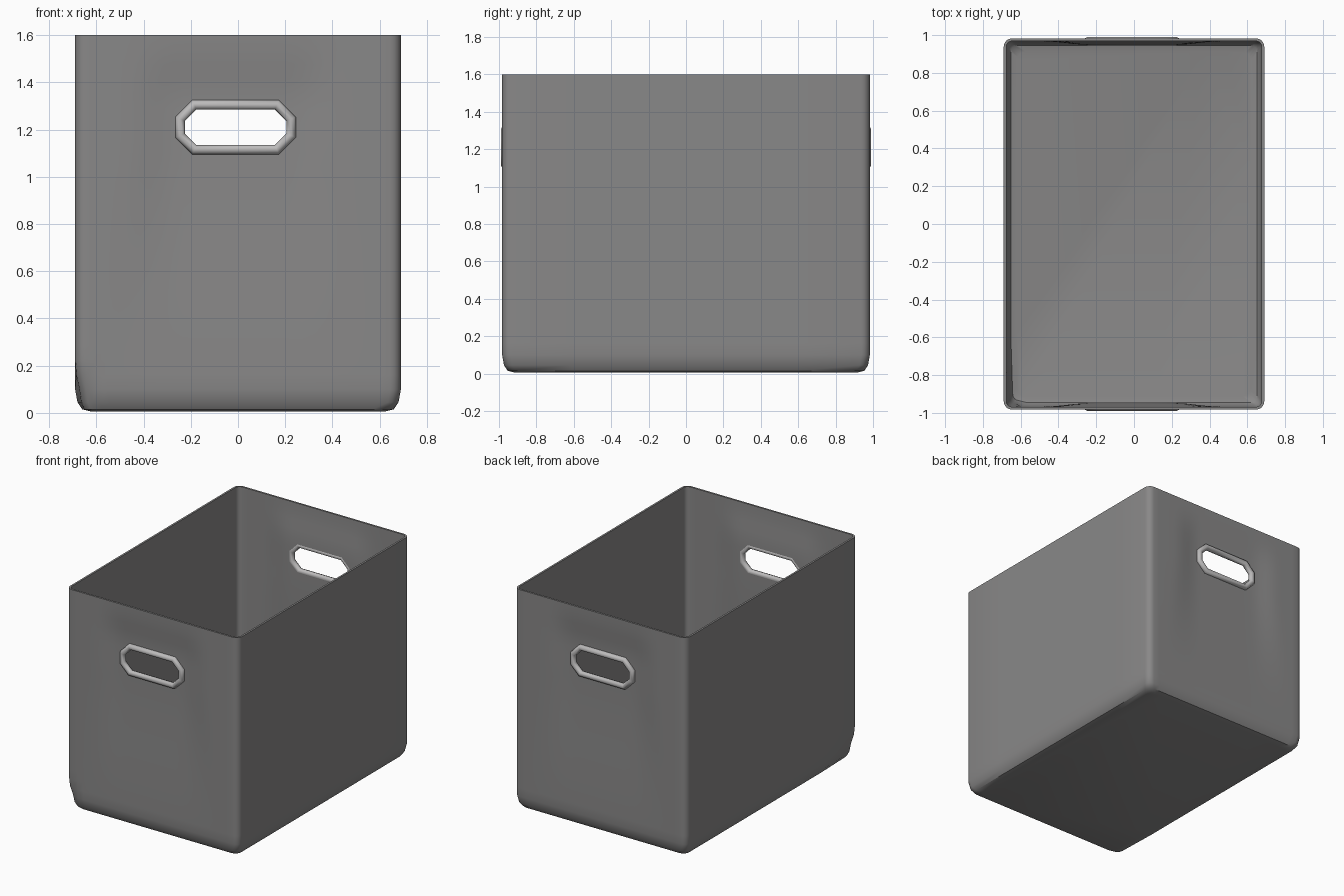
import bpy, bmesh, math

cube = bpy.data.objects.get("Cube")
if cube:
    bpy.data.objects.remove(cube, do_unlink=True)

HX, HY, TOP = 0.69, 0.983, 1.6
HOLE_X, HOLE_Z = -0.01, 1.21


def material(name, value):
    mat = bpy.data.materials.new(name)
    mat.use_nodes = True
    color = (value, value * 0.985, value * 0.985, 1)
    mat.diffuse_color = color
    bsdf = mat.node_tree.nodes["Principled BSDF"]
    bsdf.inputs["Base Color"].default_value = color
    bsdf.inputs["Roughness"].default_value = 0.7
    return mat


fabric = material("grey fabric", 0.25)
metal = material("light grey metal", 0.5)


def add_object(name, data, mat):
    ob = bpy.data.objects.new(name, data)
    bpy.context.collection.objects.link(ob)
    data.materials.append(mat)
    return ob


def smooth(ob, angle):
    bpy.ops.object.select_all(action='DESELECT')
    ob.select_set(True)
    bpy.context.view_layer.objects.active = ob
    bpy.ops.object.shade_smooth_by_angle(angle=math.radians(angle))


def ring(inset, r=0.045, nx=28, ny=6, arc=4):
    """Rounded rectangle, counter-clockwise from the front right corner."""
    hx, hy = HX - inset, HY - inset
    corners = [(hx, -hy, -90, ny), (hx, hy, 0, nx), (-hx, hy, 90, ny), (-hx, -hy, 180, nx)]
    arcs = []
    for cx, cy, start, n in corners:
        ox, oy = cx - math.copysign(r, cx), cy - math.copysign(r, cy)
        angles = [math.radians(start + 90 * i / arc) for i in range(arc + 1)]
        arcs.append([(ox + r * math.cos(a), oy + r * math.sin(a)) for a in angles])
    pts = []
    for k, c in enumerate(corners):
        pts += arcs[k]
        a, b = arcs[k][-1], arcs[(k + 1) % 4][0]
        for i in range(1, c[3]):
            t = i / c[3]
            pts.append((a[0] + (b[0] - a[0]) * t, a[1] + (b[1] - a[1]) * t))
    return pts


def fade(t):
    t = min(max(t, 0), 1)
    return 1 - t * t * (3 - 2 * t)


def pulled(x, y, z):
    """Fabric drawn in around the handles, and a pushed-in lower corner."""
    if abs(y) > HY - 0.03:
        dx = max(abs(x - HOLE_X) - 0.24, 0)
        above = max(z - HOLE_Z - 0.1, 0) / 0.28
        below = max(HOLE_Z - 0.1 - z, 0) / 1.0
        spread = 0.22 + 0.15 * below
        dent = 0.02 * fade(dx / spread) * fade(above) * fade(below)
        y -= math.copysign(dent, y)
    if x < -0.6 and y < -0.9:
        push = 0.02 * fade(abs(z - 0.08) / 0.12)
        x, y = x + push, y + push
    return x, y, z


# Fabric box with rounded base and open top
levels = [(0.07, 0.005), (0.03, 0.015), (0.01, 0.045), (0, 0.1)]
rows = 24
levels += [(0, 0.1 + (TOP - 0.1) * i / rows) for i in range(1, rows + 1)]
bm = bmesh.new()
loops = [[bm.verts.new(pulled(x, y, z)) for x, y in ring(inset)] for inset, z in levels]
for low, high in zip(loops, loops[1:]):
    for i in range(len(low)):
        j = (i + 1) % len(low)
        bm.faces.new((low[i], low[j], high[j], high[i]))
bm.faces.new(loops[0][::-1])
mesh = bpy.data.meshes.new("fabric_box")
bm.to_mesh(mesh)
bm.free()
box = add_object("fabric_box", mesh, fabric)
solid = box.modifiers.new("thickness", 'SOLIDIFY')
solid.thickness = 0.014
solid.offset = -1

# Handle outline: a rectangle with cut corners
W, H, C = 0.235, 0.095, 0.06
quarter = [(W, H - C), (W - C, H)]
outline = quarter + [(-x, z) for x, z in quarter[::-1]]
outline += [(-x, -z) for x, z in outline]

# Cutter for both handle openings
bm = bmesh.new()
front = [bm.verts.new((HOLE_X + x, -1.2, HOLE_Z + z)) for x, z in outline]
face = bm.faces.new(front)
ext = bmesh.ops.extrude_face_region(bm, geom=[face])
verts = [g for g in ext["geom"] if isinstance(g, bmesh.types.BMVert)]
bmesh.ops.translate(bm, verts=verts, vec=(0, 2.4, 0))
bmesh.ops.recalc_face_normals(bm, faces=bm.faces)
mesh = bpy.data.meshes.new("handle_cutter")
bm.to_mesh(mesh)
bm.free()
cutter = add_object("handle_cutter", mesh, fabric)
cut = box.modifiers.new("handle openings", 'BOOLEAN')
cut.object = cutter
cut.operation = 'DIFFERENCE'
cut.solver = 'EXACT'

# Bake the openings so the cutter can go
graph = bpy.context.evaluated_depsgraph_get()
baked = bpy.data.meshes.new_from_object(box.evaluated_get(graph))
box.modifiers.clear()
box.data = baked
bpy.data.objects.remove(cutter, do_unlink=True)
smooth(box, 40)

# Metal rims round the openings
for name, side in (("front_handle_rim", -1), ("back_handle_rim", 1)):
    curve = bpy.data.curves.new(name, 'CURVE')
    curve.dimensions = '3D'
    curve.bevel_depth = 0.022
    curve.bevel_resolution = 2
    spline = curve.splines.new('POLY')
    spline.points.add(len(outline) - 1)
    for p, (x, z) in zip(spline.points, outline):
        p.co = (HOLE_X + x, side * 0.968, HOLE_Z + z, 1)
    spline.use_cyclic_u = True
    rim = add_object(name, curve, metal)
    bpy.ops.object.select_all(action='DESELECT')
    rim.select_set(True)
    bpy.context.view_layer.objects.active = rim
    bpy.ops.object.convert(target='MESH')
    smooth(rim, 50)
